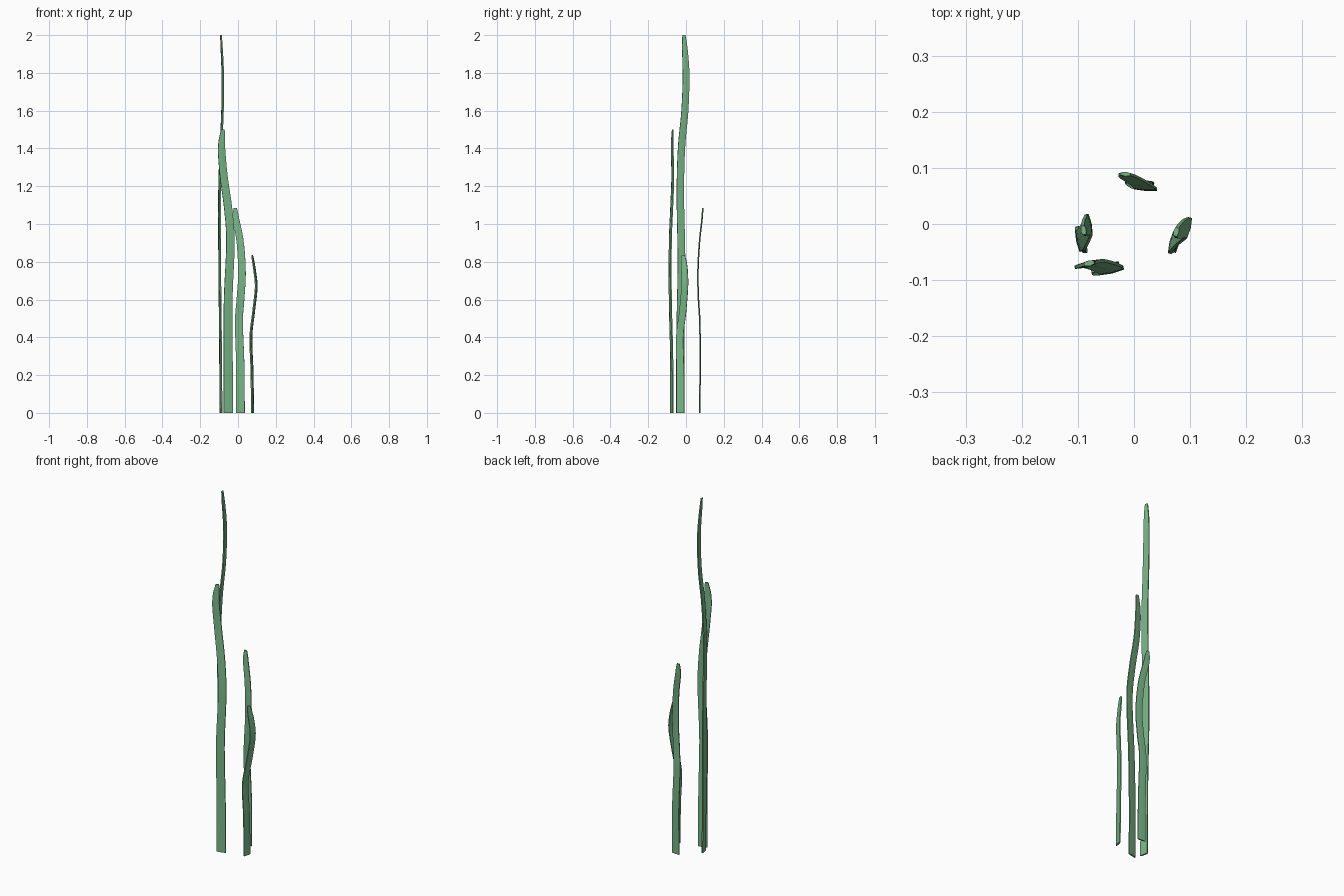
import bpy, bmesh, math
from mathutils import Vector

if "Cube" in bpy.data.objects:
    bpy.data.objects.remove(bpy.data.objects["Cube"])

mat = bpy.data.materials.new("leaf_green")
mat.diffuse_color = (0.19, 0.46, 0.24, 1)
mat.use_nodes = True
mat.node_tree.nodes["Principled BSDF"].inputs["Base Color"].default_value = mat.diffuse_color

# profile along the blade: (fraction of height, width factor)
TAPER = [(0, 1), (0.4, 0.92), (0.75, 0.86), (0.92, 0.8), (0.97, 0.65), (1, 0.36)]


def taper(f):
    for (a, wa), (b, wb) in zip(TAPER, TAPER[1:]):
        if f <= b:
            return wa + (wb - wa) * (f - a) / (b - a)
    return TAPER[-1][1]


def smooth_path(pts, steps=6):
    """Catmull-Rom curve through the path points."""
    p = [Vector(q) for q in pts]
    p = [2 * p[0] - p[1]] + p + [2 * p[-1] - p[-2]]
    out = []
    for i in range(1, len(p) - 2):
        a, b, c, d = p[i - 1:i + 3]
        for k in range(steps):
            t = k / steps
            out.append(0.5 * (2 * b + (c - a) * t + (2 * a - 5 * b + 4 * c - d) * t * t
                              + (3 * b - a - 3 * c + d) * t ** 3))
    return out + [p[-2]]


def blade(name, pts, width, thick, angle):
    """Sweep a thin, slightly crowned section along the path."""
    path = smooth_path(pts)
    height = path[-1].z
    side = Vector((math.cos(math.radians(angle)), math.sin(math.radians(angle)), 0))
    face = Vector((-side.y, side.x, 0))
    section = [(-1, -0.6), (0, -1), (1, -0.6), (1, 0.6), (0, 1), (-1, 0.6)]
    bm = bmesh.new()
    rings = []
    for c in path:
        w = width / 2 * taper(min(max(c.z / height, 0), 1))
        rings.append([bm.verts.new(c + side * u * w + face * v * thick / 2) for u, v in section])
    n = len(section)
    for r, s in zip(rings, rings[1:]):
        for i in range(n):
            bm.faces.new((r[i], r[(i + 1) % n], s[(i + 1) % n], s[i]))
    bm.faces.new(rings[0][::-1])
    bm.faces.new(rings[-1])
    bmesh.ops.recalc_face_normals(bm, faces=bm.faces)
    me = bpy.data.meshes.new(name)
    bm.to_mesh(me)
    bm.free()
    me.materials.append(mat)
    ob = bpy.data.objects.new(name, me)
    bpy.context.collection.objects.link(ob)
    bpy.ops.object.select_all(action='DESELECT')
    ob.select_set(True)
    bpy.context.view_layer.objects.active = ob
    bpy.ops.object.shade_smooth_by_angle(angle=math.radians(40))


# four wavy blades of different heights
blade("tallest_blade", [(-.09, -.03, 0), (-.093, -.03, .4), (-.097, -.024, .8), (-.098, -.03, 1.15),
                        (-.091, -.024, 1.4), (-.082, -.006, 1.6), (-.081, .0, 1.8),
                        (-.09, -.011, 2)], .044, .01, 102)
blade("tall_blade", [(-.051, -.075, 0), (-.052, -.076, .3), (-.052, -.083, .6), (-.04, -.083, .9),
                     (-.052, -.076, 1.08), (-.075, -.07, 1.25), (-.087, -.073, 1.4),
                     (-.08, -.07, 1.5)], .05, .01, 13)
blade("medium_blade", [(.013, .072, 0), (.012, .075, .25), (.005, .073, .48), (.013, .066, .6),
                       (.021, .063, .74), (.012, .071, .9), (-.009, .084, 1.02),
                       (-.015, .089, 1.085)], .046, .008, -4)
blade("short_blade", [(.077, -.03, 0), (.074, -.03, .22), (.068, -.033, .4), (.082, -.018, .53),
                      (.096, -.007, .66), (.09, -.007, .74), (.075, -.014, .835)], .043, .01, 76)
